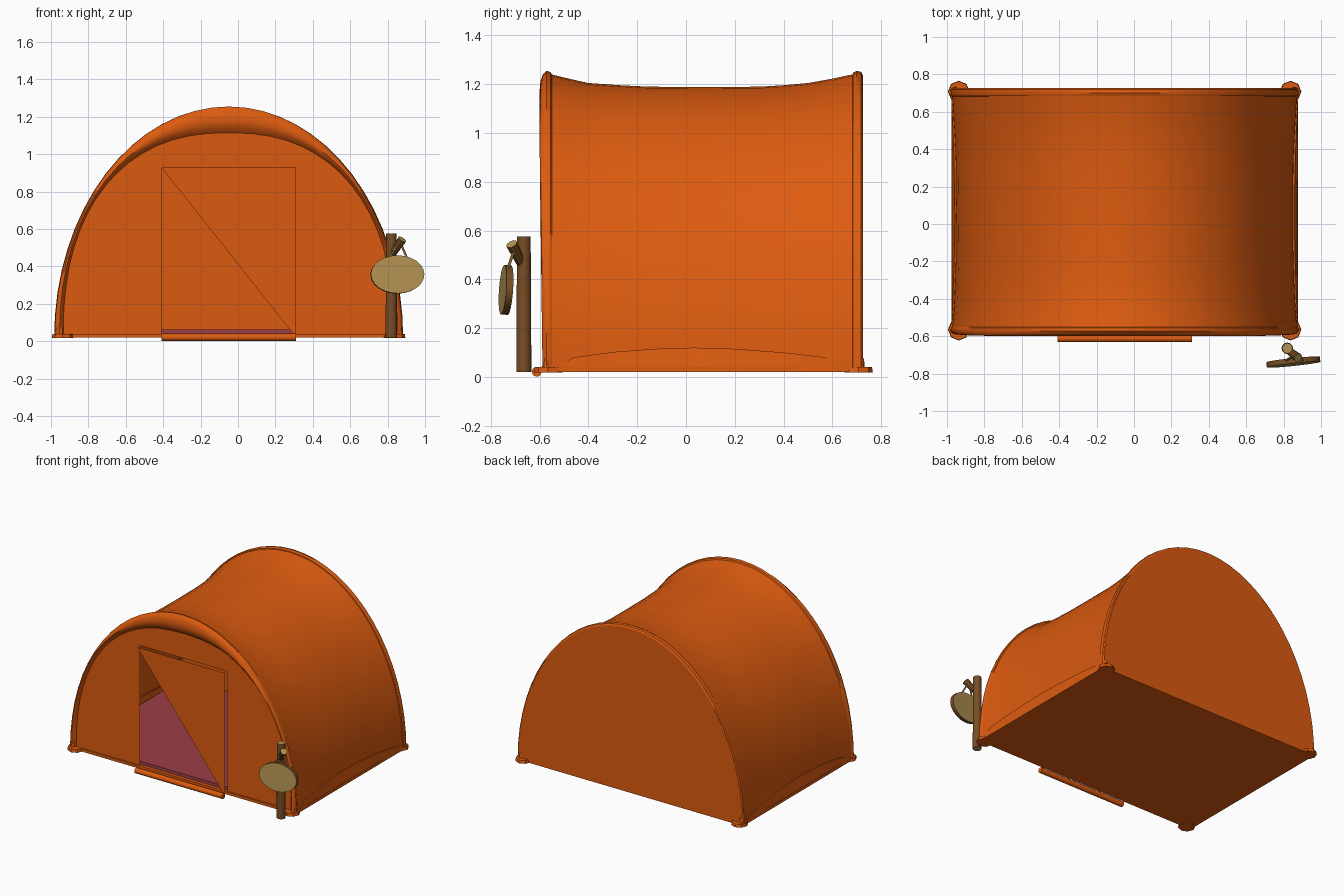
import bpy, math
from mathutils import Vector, Matrix

if "Cube" in bpy.data.objects:
    bpy.data.objects.remove(bpy.data.objects["Cube"])

CX, Z0 = -0.05, 0.02      # tent centre line and ground level
SEG = 32


def material(name, rgb):
    m = bpy.data.materials.new(name)
    m.diffuse_color = (*rgb, 1)
    m.use_nodes = True
    m.node_tree.nodes["Principled BSDF"].inputs["Base Color"].default_value = m.diffuse_color
    return m


ORANGE = material("orange_canvas", (0.72, 0.105, 0.005))
PINK = material("pink_groundsheet", (0.33, 0.048, 0.061))
BROWN = material("brown_bark", (0.19, 0.075, 0.018))
TAN = material("tan_wood", (0.45, 0.29, 0.085))


def make(name, verts, faces, mats, smooth=True):
    me = bpy.data.meshes.new(name)
    me.from_pydata([tuple(v) for v in verts], [], faces)
    me.update()
    for m in mats:
        me.materials.append(m)
    ob = bpy.data.objects.new(name, me)
    bpy.context.collection.objects.link(ob)
    if len(mats) > 1:                       # cut ends take the second colour
        for p in me.polygons:
            p.material_index = 1 if len(p.vertices) > 4 else 0
    if smooth:
        bpy.ops.object.select_all(action='DESELECT')
        ob.select_set(True)
        bpy.context.view_layer.objects.active = ob
        bpy.ops.object.shade_smooth_by_angle(angle=math.radians(35))
    return ob


def arch(y, a, b, n=2.0):
    pts = []
    for i in range(SEG + 1):
        t = math.pi * (1 - i / SEG)
        c, s = math.cos(t), max(0.0, math.sin(t))
        pts.append(Vector((CX + a * math.copysign(abs(c) ** (2 / n), c), y, Z0 + b * s ** (2 / n))))
    return pts


def loft(name, rows, mat):
    n = len(rows[0])
    verts = [p for r in rows for p in r]
    faces = [(j * n + i, j * n + i + 1, (j + 1) * n + i + 1, (j + 1) * n + i)
             for j in range(len(rows) - 1) for i in range(n - 1)]
    return make(name, verts, faces, [mat])


def rod(name, p1, p2, r1, r2, mats, n=12, scale=(1, 1)):
    p1, p2 = Vector(p1), Vector(p2)
    q = (p2 - p1).to_track_quat('Z', 'Y')
    verts = []
    for p, r in ((p1, r1), (p2, r2)):
        for i in range(n):
            t = 2 * math.pi * i / n
            verts.append(p + q @ Vector((r * math.cos(t) * scale[0], r * math.sin(t) * scale[1], 0)))
    faces = [(i, (i + 1) % n, n + (i + 1) % n, n + i) for i in range(n)]
    faces += [tuple(reversed(range(n))), tuple(range(n, 2 * n))]
    return make(name, verts, faces, mats)


def box(name, x0, x1, y0, y1, z0, z1, mat):
    v = [(x, y, z) for x in (x0, x1) for y in (y0, y1) for z in (z0, z1)]
    f = [(0, 1, 3, 2), (4, 6, 7, 5), (0, 4, 5, 1), (2, 3, 7, 6), (0, 2, 6, 4), (1, 5, 7, 3)]
    return make(name, v, f, [mat], False)


# sagging canopy
loft("canopy", [arch(*s) for s in [
    (-0.55, 0.925, 1.22), (-0.48, 0.918, 1.203), (-0.40, 0.913, 1.185), (-0.27, 0.908, 1.176),
    (-0.15, 0.905, 1.17), (0.08, 0.904, 1.169), (0.30, 0.905, 1.17), (0.40, 0.908, 1.176),
    (0.50, 0.913, 1.185), (0.60, 0.919, 1.203), (0.69, 0.925, 1.222)]], ORANGE)

# rounded front hood, from the outer arch round to the inner arch
hood = [(0.0, -0.548, 0.90), (0, -0.55, 1), (0, -0.572, 1)]
outer, inner = arch(0, 0.93, 1.235), arch(0, 0.885, 1.095, 2.33)
rows = [arch(-0.545, 0.92, 1.21), arch(-0.555, 0.928, 1.23)]
for k, y in [(0, -0.572), (0.1, -0.587), (0.3, -0.597), (0.55, -0.6), (0.8, -0.59), (1, -0.565)]:
    row = []
    for o, i in zip(outer, inner):
        p = o.lerp(i, k)
        low = 1 - min(1, p.z / 0.9)         # the hood flattens toward the ground
        p.y = y + 0.012 * low if y < -0.58 else y
        row.append(p)
    rows.append(row)
loft("front_hood", rows, ORANGE)

# back rib and back wall
loft("back_rib", [arch(y, a, b) for y, a, b in [
    (0.68, 0.918, 1.205), (0.685, 0.93, 1.228), (0.70, 0.933, 1.235),
    (0.718, 0.931, 1.231), (0.726, 0.922, 1.215)]], ORANGE)
bw = arch(0.725, 0.925, 1.22)
make("back_wall", bw, [tuple(range(len(bw)))], [ORANGE], False)

# front wall in three panels round the doorway
DL, DR, DT, FY = -0.41, 0.31, 0.93, -0.565


def at_x(x):
    for p, q in zip(inner, inner[1:]):
        if p.x <= x <= q.x:
            return p.lerp(q, (x - p.x) / (q.x - p.x))


def flat(pts):
    return [Vector((p[0], FY, p[-1])) for p in pts]


cl, cr = at_x(DL), at_x(DR)
panels = {
    "front_wall_left": [p for p in inner if p.x < DL] + [cl, (DL, Z0)],
    "front_wall_top": [cl] + [p for p in inner if DL < p.x < DR] + [cr, (DR, DT), (DL, DT)],
    "front_wall_right": [(DR, Z0), cr] + [p for p in inner if p.x > DR],
}
for name, pts in panels.items():
    make(name, flat(pts), [tuple(range(len(pts)))], [ORANGE], False)

# half-open door flap and rolled fabric at the sill
make("door_flap", [(DL, -0.598, DT), (DR, -0.598, DT), (DR, -0.598, Z0)], [(0, 2, 1)], [ORANGE], False)
rod("door_roll", (DL, -0.612, 0.021), (DR, -0.612, 0.021), 0.02, 0.02, [ORANGE])

# floor and groundsheet
box("floor", CX - 0.925, CX + 0.925, -0.575, 0.722, Z0, 0.04, ORANGE)
box("groundsheet", CX - 0.885, CX + 0.885, -0.55, 0.70, 0.04, 0.063, PINK)

# curved skirts along both sides
edge = [(-0.55, 0.035), (-0.46, 0.08), (-0.3, 0.102), (-0.13, 0.115), (0.03, 0.12),
        (0.2, 0.115), (0.4, 0.1), (0.6, 0.077), (0.64, 0.065), (0.69, 0.035)]
for side, s in (("left", -1), ("right", 1)):
    top = [Vector((CX + s * (0.908 + 0.05 * (y - 0.06) ** 2), y, z)) for y, z in edge]
    bot = [Vector((CX + s * 0.926, y, Z0)) for y, z in edge]
    lip = [p - Vector((s * 0.02, 0, 0)) for p in top]
    loft(side + "_skirt", [bot, top, lip], ORANGE)

# corner feet with short sleeves
for sx in (-1, 1):
    for tag, y in (("front", -0.565), ("back", 0.708)):
        name = ("left_" if sx < 0 else "right_") + tag
        x = CX + sx * 0.887
        rod(name + "_foot", (x, y, 0.018), (x, y, 0.04), 0.058, 0.055, [ORANGE], 8)
        rod(name + "_sleeve", (x + sx * 0.02, y, 0.03), (x + sx * 0.018, y, 0.075), 0.026, 0.022, [ORANGE], 8)

# sign post with a branch stub
rod("post", (0.82, -0.665, 0.02), (0.82, -0.665, 0.575), 0.031, 0.028, [BROWN, TAN])
rod("branch", (0.815, -0.668, 0.45), (0.878, -0.715, 0.545), 0.018, 0.024, [BROWN, TAN], 10)

# hanging oval sign
yaw = Matrix.Rotation(math.radians(6), 3, 'Z') @ Matrix.Rotation(math.radians(-4), 3, 'X')
c = Vector((0.852, -0.738, 0.357))
ax = yaw @ Vector((0, 0.014, 0))
rod("sign", c + ax, c - ax, 1, 1, [BROWN, TAN], 24, (0.144, 0.102))

# sign cords
for i, x in enumerate((0.80, 0.91)):
    rod("cord_%d" % i, (0.865, -0.70, 0.535), (x, -0.735, 0.43), 0.006, 0.006, [TAN], 6)
